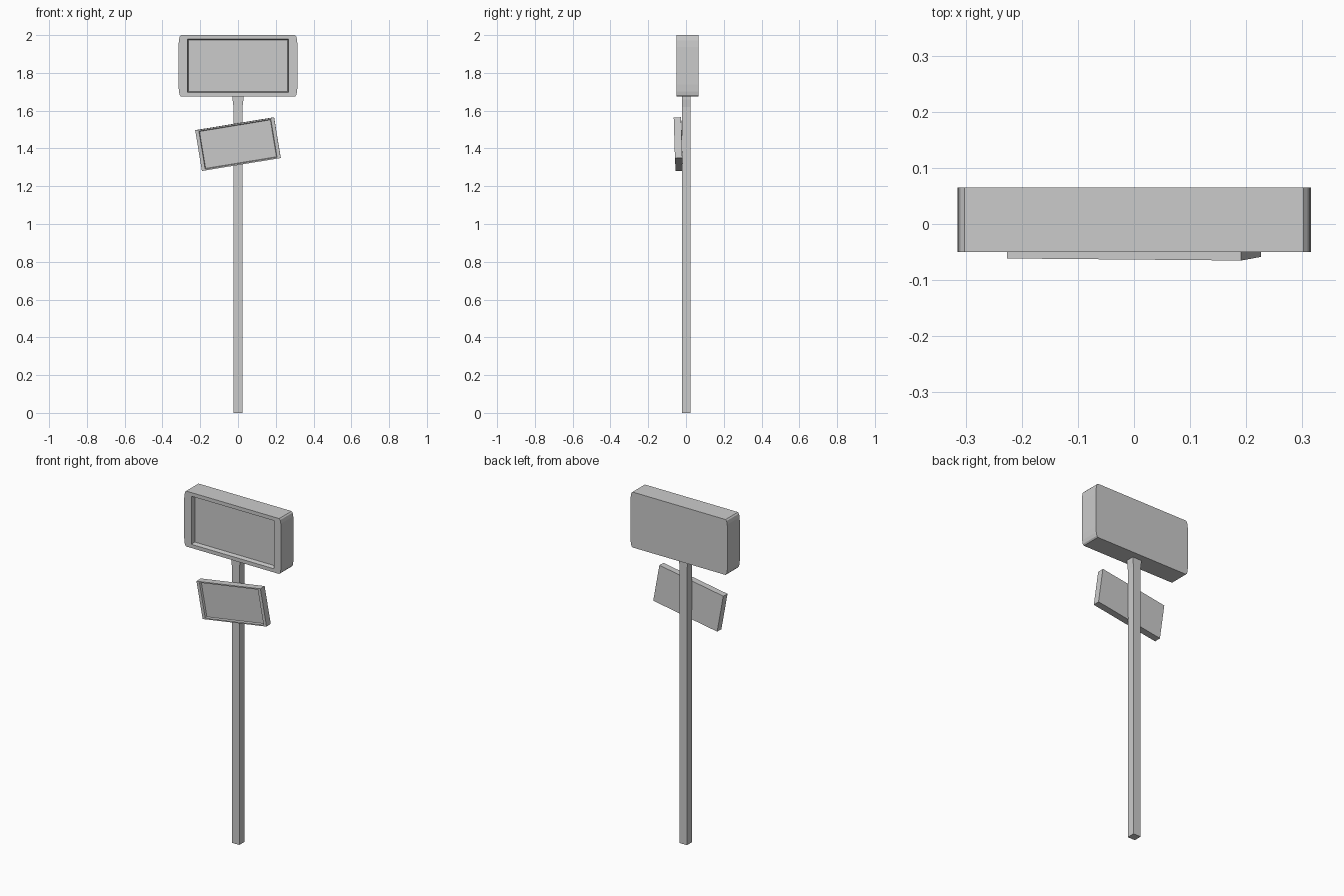
import bpy, bmesh, math
from mathutils import Matrix

cube = bpy.data.objects.get("Cube")
if cube:
    bpy.data.objects.remove(cube, do_unlink=True)

grey = bpy.data.materials.new("light grey")
grey.use_nodes = True
grey.diffuse_color = (0.6, 0.6, 0.6, 1)
grey.node_tree.nodes["Principled BSDF"].inputs["Base Color"].default_value = (0.6, 0.6, 0.6, 1)


def finish(bm, name):
    bmesh.ops.recalc_face_normals(bm, faces=bm.faces)
    mesh = bpy.data.meshes.new(name)
    bm.to_mesh(mesh)
    bm.free()
    mesh.materials.append(grey)
    obj = bpy.data.objects.new(name, mesh)
    bpy.context.collection.objects.link(obj)
    return obj


def sign_box(name, outline, opening, depth, recess, taper):
    """Solid outline with a recessed rectangular panel in its -y face, centred on the origin."""
    bm = bmesh.new()
    w, h = opening
    front, back = -depth / 2, depth / 2

    def ring(points, y):
        return [bm.verts.new((x, y, z)) for x, z in points]

    def rect(a, b):
        return [(a, b), (-a, b), (-a, -b), (a, -b)]

    def bridge(a, b):
        for i in range(len(a)):
            j = (i + 1) % len(a)
            bm.faces.new((a[i], a[j], b[j], b[i]))

    rim, rear = ring(outline, front), ring(outline, back)
    lip = ring(rect(w, h), front)
    floor = ring(rect(w - taper, h - taper), front + recess)
    bridge(rim, rear)
    bridge(lip, floor)
    bm.faces.new(rear)
    bm.faces.new(floor)
    # Rim: split into four sides, one per quarter of the outline
    n = len(outline) // 4
    for q in range(4):
        nxt = (q + 1) % 4
        if n > 1:
            bm.faces.new(rim[q * n:(q + 1) * n] + [lip[q]])
        bm.faces.new((rim[q * n + n - 1], rim[nxt * n], lip[nxt], lip[q]))
    return finish(bm, name)


# Main sign cabinet with softly bowed ends
corner = [(0.315, 0.10), (0.313, 0.135), (0.309, 0.155), (0.302, 0.1625)]
outline = (corner + [(-x, z) for x, z in reversed(corner)]
           + [(-x, -z) for x, z in corner] + [(x, -z) for x, z in reversed(corner)])
main_sign = sign_box("main_sign", outline, (0.268, 0.141), 0.115, 0.025, 0.005)
main_sign.location = (0, 0.0075, 1.8375)

# Smaller crooked sign fixed to the front of the post
w, h = 0.2115, 0.109
small_sign = sign_box("small_sign", [(w, h), (-w, h), (-w, -h), (w, -h)],
                      (0.193, 0.102), 0.039, 0.012, 0.003)
small_sign.matrix_world = (Matrix.Translation((0, -0.0405, 1.423))
                           @ Matrix.Rotation(math.radians(-9.3), 4, 'Y')
                           @ Matrix.Rotation(math.radians(-0.5), 4, 'Z')
                           @ Matrix.Rotation(math.radians(1.7), 4, 'X'))

# Square post, flared sideways just under the cabinet
bm = bmesh.new()
levels = [(0, 0.024), (1.62, 0.024), (1.66, 0.029), (1.68, 0.029)]
rings = [[bm.verts.new((x, y, z)) for x, y in
          ((-r, -0.022), (r, -0.022), (r, 0.025), (-r, 0.025))] for z, r in levels]
for a, b in zip(rings, rings[1:]):
    for i in range(4):
        j = (i + 1) % 4
        bm.faces.new((a[i], a[j], b[j], b[i]))
bm.faces.new(rings[0])
bm.faces.new(rings[-1])
finish(bm, "post")
